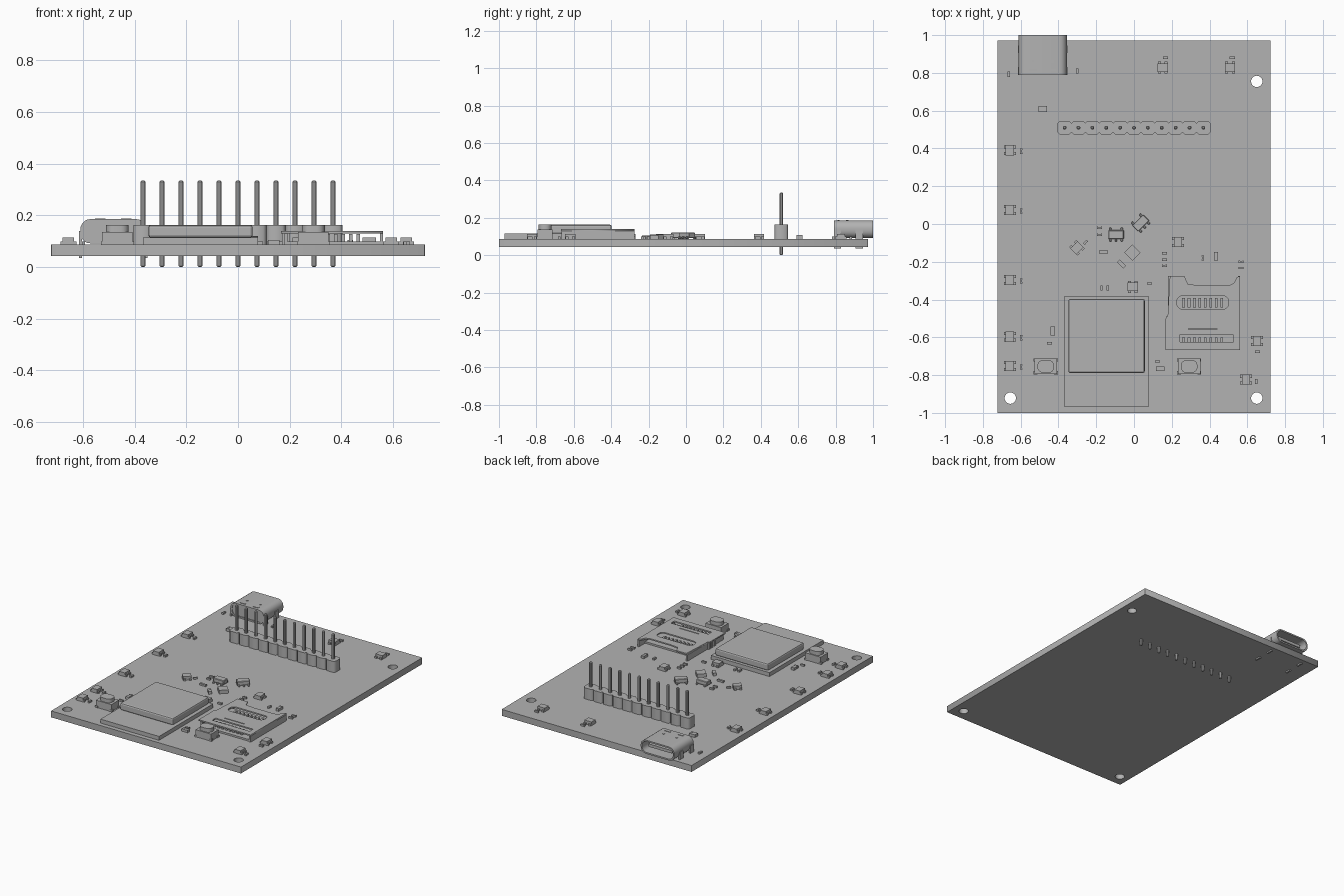
import bpy, bmesh, math
from mathutils import Matrix, Vector

cube = bpy.data.objects.get("Cube")
if cube:
    bpy.data.objects.remove(cube, do_unlink=True)

GREY = (0.45, 0.45, 0.45, 1)
mat = bpy.data.materials.new("plain grey")
mat.use_nodes = True
mat.diffuse_color = GREY
mat.node_tree.nodes["Principled BSDF"].inputs["Base Color"].default_value = GREY
BOTTOM, TOP = 0.044, 0.088


def finish(name, bm):
    bmesh.ops.remove_doubles(bm, verts=bm.verts, dist=1e-5)
    bmesh.ops.recalc_face_normals(bm, faces=bm.faces)
    me = bpy.data.meshes.new(name)
    bm.to_mesh(me)
    bm.free()
    me.materials.clear()
    me.materials.append(mat)
    ob = bpy.data.objects.new(name, me)
    bpy.context.collection.objects.link(ob)
    return ob


def add_box(bm, x, y, z0, z1, sx, sy):
    m = Matrix.Translation((x, y, (z0 + z1) / 2)) @ Matrix.Diagonal((sx, sy, z1 - z0, 1))
    bmesh.ops.create_cube(bm, size=1, matrix=m)


def boxes(name, parts, at=(0, 0), turn=0):
    """Several boxes (x, y, z0, z1, sx, sy) as one part, turned about its place."""
    bm = bmesh.new()
    for p in parts:
        add_box(bm, *p)
    ob = finish(name, bm)
    ob.location = (at[0], at[1], 0)
    ob.rotation_euler.z = math.radians(turn)
    return ob


def bevel(ob, width, segments=1):
    b = ob.modifiers.new("edge", 'BEVEL')
    b.width, b.segments = width, segments
    return ob


def rounded(x, y, sx, sy, r, steps=5):
    pts = []
    for k, (a, b) in enumerate(((1, 1), (-1, 1), (-1, -1), (1, -1))):
        for i in range(steps + 1):
            t = math.pi / 2 * (k + i / steps)
            pts.append((x + a * (sx / 2 - r) + r * math.cos(t),
                        y + b * (sy / 2 - r) + r * math.sin(t)))
    return pts


def prism(name, loops, z0, z1, matrix=None):
    """Extruded flat outline; further loops are holes."""
    cu = bpy.data.curves.new(name, 'CURVE')
    cu.dimensions, cu.fill_mode, cu.extrude = '2D', 'BOTH', (z1 - z0) / 2
    for loop in loops:
        s = cu.splines.new('POLY')
        s.points.add(len(loop) - 1)
        for p, (x, y) in zip(s.points, loop):
            p.co = (x, y, 0, 1)
        s.use_cyclic_u = True
    tmp = bpy.data.objects.new(name + "_outline", cu)
    bpy.context.collection.objects.link(tmp)
    bpy.context.view_layer.update()
    me = bpy.data.meshes.new_from_object(tmp.evaluated_get(bpy.context.evaluated_depsgraph_get()))
    bm = bmesh.new()
    bm.from_mesh(me)
    bpy.data.objects.remove(tmp, do_unlink=True)
    bpy.data.meshes.remove(me)
    bm.transform((matrix or Matrix()) @ Matrix.Translation((0, 0, (z0 + z1) / 2)))
    return finish(name, bm)


# Circuit board with mounting holes
holes = [rounded(x, y, 0.06, 0.06, 0.03, 7)
         for x, y in ((0.65, 0.755), (-0.655, -0.922), (0.65, -0.922))]
prism("board", [rounded(0, -0.014, 1.446, 1.972, 0.001, 1)] + holes, BOTTOM, TOP)

# Pin header
for i in range(11):
    x = (i - 5) * 0.0735
    prism("header_block", [rounded(x, 0.51, 0.0735, 0.073, 0.012, 1)], TOP, 0.164)
    bevel(boxes("header_pin", [(0, 0, 0, 0.335, 0.019, 0.019)], (x, 0.51)), 0.005)

# Wireless module with its shield can
boxes("module_base", [(-0.145, -0.676, TOP, 0.115, 0.446, 0.588)])
bevel(boxes("module_shield", [(-0.145, -0.593, 0.114, 0.163, 0.404, 0.392)]), 0.01, 2)

# Push buttons
for x in (-0.467, 0.292):
    tabs = [(a * 0.054, b * 0.034, TOP, 0.1, 0.02, 0.018) for a in (-1, 1) for b in (-1, 1)]
    boxes("button_body", [(0, 0, TOP, 0.137, 0.118, 0.082)] + tabs, (x, -0.754))
    prism("button_cap", [rounded(x, -0.754, 0.088, 0.068, 0.03)], 0.136, 0.163)

# Connector shell, lying along y and open at the back edge
UX, UZ = -0.483, 0.139
lay = Matrix.Translation((UX, 0, UZ)) @ Matrix.Rotation(math.pi / 2, 4, 'X')
outer = rounded(0, 0, 0.255, 0.094, 0.04)
inner = rounded(0, 0, 0.235, 0.074, 0.032)
shell = prism("connector_shell", [outer, inner], -1.0, -0.79, lay)
core = prism("connector_core", [inner], -0.85, -0.795, lay)
boxes("connector_tongue", [(UX, 0.9, UZ - 0.01, UZ + 0.01, 0.18, 0.14)])
boxes("connector_legs", [(UX + s * 0.126, y, 0.035, 0.14, 0.012, 0.04)
                         for s in (-1, 1) for y in (0.925, 0.81)])
boxes("connector_clips", [(UX + s * 0.05, y, 0.18, 0.189, w, 0.012)
                          for s in (-1, 1) for y, w in ((0.862, 0.012), (0.815, 0.04))])

# Memory card socket: floor, walls, open lid and contacts
lid = [(0.167, -0.667), (0.562, -0.667), (0.562, -0.275), (0.545, -0.282), (0.53, -0.312),
       (0.505, -0.325), (0.345, -0.325), (0.285, -0.318), (0.267, -0.275), (0.19, -0.275),
       (0.178, -0.49), (0.167, -0.5)]
slots = [rounded(0.364, -0.416, 0.275, 0.07, 0.03), rounded(0.384, -0.606, 0.285, 0.037, 0.002, 1),
         rounded(0.364, -0.556, 0.15, 0.006, 0.001, 1)]
prism("card_lid", [lid] + slots, 0.13, 0.139)
boxes("card_floor", [(0.372, -0.5, TOP, 0.1, 0.36, 0.32)])
boxes("card_walls", [(0.186, -0.47, TOP, 0.131, 0.012, 0.39), (0.556, -0.47, TOP, 0.131, 0.012, 0.39)])
boxes("card_contacts", [(0.262 + i * 0.029, y, 0.1, z, 0.014, d) for i in range(8)
                        for y, z, d in ((-0.416, 0.122, 0.05), (-0.615, 0.128, 0.03))])
boxes("card_switch", [(0.185, -0.5 - i * 0.03, TOP, 0.135, 0.03, 0.018) for i in range(3)])

# Square light chips with corner pads
lights = [(-0.657, y, 0) for y in (0.39, 0.074, -0.296, -0.597, -0.752)]
lights += [(0.152, 0.828, 90), (0.508, 0.828, 90), (0.233, -0.095, 0), (-0.007, -0.333, 90),
           (0.651, -0.619, 0), (0.593, -0.824, 0), (-0.302, -0.126, -45)]
for x, y, turn in lights:
    pads = [(a * 0.025, b * 0.018, TOP, 0.1, 0.012, 0.016) for a in (-1, 1) for b in (-1, 1)]
    boxes("light_chip", [(0, 0, TOP, 0.114, 0.044, 0.054)] + pads, (x, y), turn)

# Small legged chips and the square turned chip
for x, y, turn in ((-0.095, -0.056, 0), (0.035, 0.005, 45)):
    legs = [(a * 0.03, b * 0.028, TOP, 0.1, 0.012, 0.018) for a in (-1, 0, 1) for b in (-1, 1)
            if (a, b) != (0, 1)]
    bevel(boxes("legged_chip", [(0, 0, 0.092, 0.121, 0.082, 0.046)] + legs, (x, y), turn), 0.003)
boxes("square_chip", [(0, 0, TOP, 0.112, 0.06, 0.06)], (-0.008, -0.151), 45)


# Tiny two-ended parts: ends slightly proud of the middle
def chip(x, y, turn, long=0.027, wide=0.013, high=0.012):
    ends = [(s * long * 0.38, 0, TOP, TOP + high, long * 0.24, wide) for s in (-1, 1)]
    boxes("small_part", [(0, 0, TOP, TOP + high * 0.92, long * 0.8, wide * 0.94)] + ends, (x, y), turn)


for _, y, turn in lights[:5]:
    chip(-0.598, y - 0.005, 90)
for x, y in ((-0.664, 0.793), (-0.3, 0.809), (-0.172, -0.338), (-0.14, -0.338),
             (0.365, -0.18), (0.648, -0.833)):
    chip(x, y, 90)
for x, y in ((0.167, 0.881), (0.52, 0.881), (-0.183, -0.021), (-0.183, -0.058), (0.083, -0.315),
             (0.161, -0.156), (0.161, -0.19), (0.161, -0.222), (0.567, -0.201), (0.567, -0.233),
             (-0.447, -0.632), (0.125, -0.728), (0.653, -0.677)):
    chip(x, y, 0)
chip(-0.482, 0.608, 0, 0.045, 0.032, 0.02)
chip(-0.161, -0.148, 0, 0.048, 0.016)
chip(-0.066, -0.212, -45, 0.046, 0.022, 0.018)
chip(-0.257, -0.097, 45)
chip(0.434, -0.17, 90, 0.046, 0.022, 0.018)
chip(-0.431, -0.566, 90, 0.046, 0.024, 0.018)
chip(0.138, -0.766, 0, 0.045, 0.024, 0.018)

# Smooth only the rounded connector
bpy.ops.object.select_all(action='DESELECT')
for ob in (shell, core):
    ob.select_set(True)
bpy.context.view_layer.objects.active = shell
bpy.ops.object.shade_smooth_by_angle(angle=math.radians(30))
